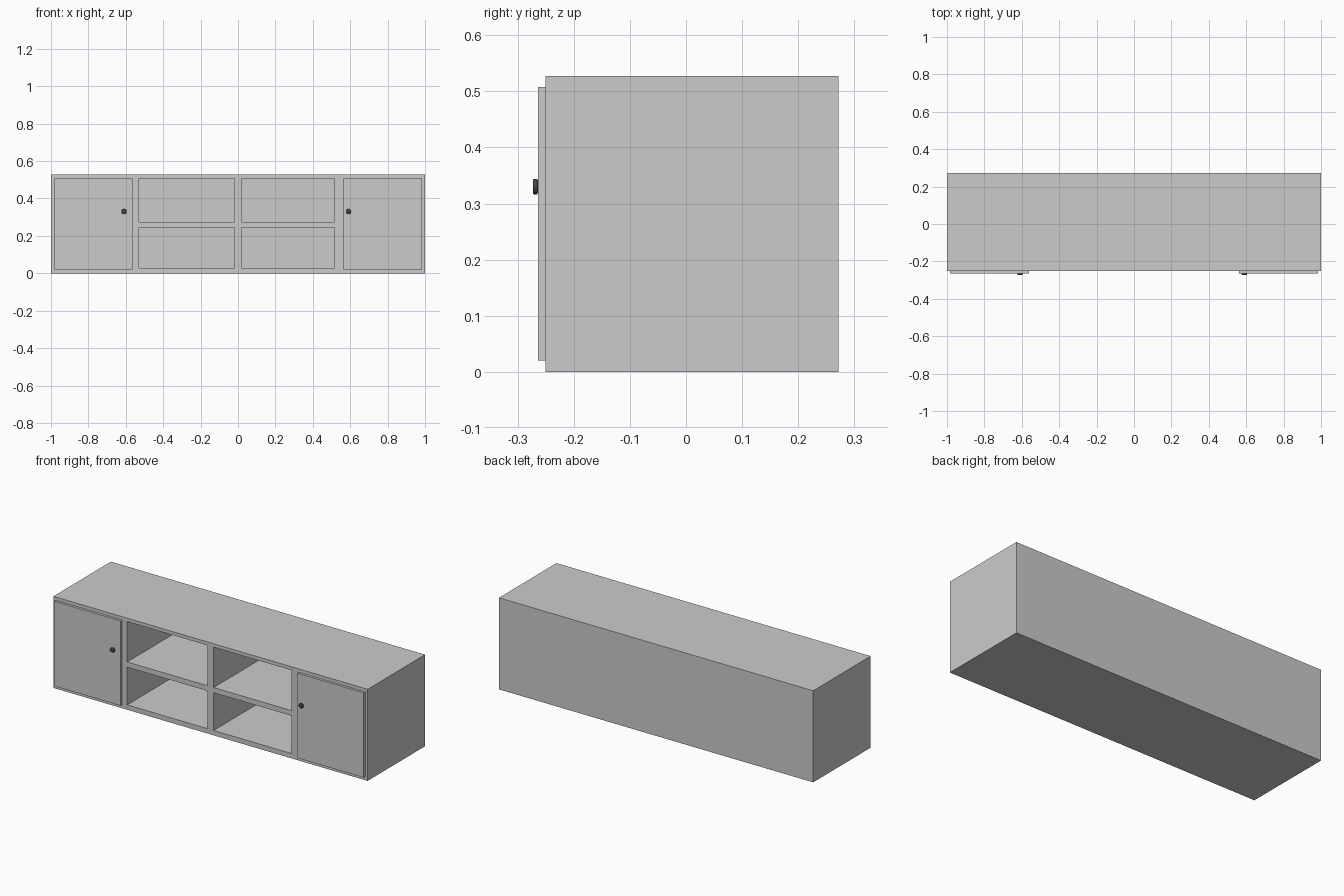
import bpy, bmesh, math
from mathutils import Matrix

if "Cube" in bpy.data.objects:
    bpy.data.objects.remove(bpy.data.objects["Cube"])

FRONT, BACK, TOP = -0.25, 0.272, 0.527


def box(name, x, y, z):
    bm = bmesh.new()
    bmesh.ops.create_cube(bm, size=1)
    for v in bm.verts:
        for i, (lo, hi) in enumerate((x, y, z)):
            v.co[i] = hi if v.co[i] > 0 else lo
    mesh = bpy.data.meshes.new(name)
    bm.to_mesh(mesh)
    bm.free()
    ob = bpy.data.objects.new(name, mesh)
    bpy.context.collection.objects.link(ob)
    return ob


# Cabinet body with four open compartments cut from the front
body = box("cabinet_body", (-1, 1), (FRONT, BACK), (0, TOP))
for x in ((-0.53, -0.02), (0.02, 0.515)):
    for z in ((0.028, 0.245), (0.275, 0.507)):
        cutter = box("compartment_cutter", x, (FRONT - 0.1, BACK - 0.005), z)
        cutter.hide_render = True
        mod = body.modifiers.new("compartment", 'BOOLEAN')
        mod.operation = 'DIFFERENCE'
        mod.solver = 'EXACT'
        mod.object = cutter
        bpy.context.view_layer.objects.active = body
        bpy.ops.object.modifier_apply(modifier=mod.name)
        bpy.data.objects.remove(cutter)

dark = bpy.data.materials.new("dark_metal")
dark.diffuse_color = (0.06, 0.06, 0.065, 1)
dark.use_nodes = True
dark.node_tree.nodes["Principled BSDF"].inputs["Base Color"].default_value = dark.diffuse_color


# Round knob with bevelled rims, axis along y
def knob(name, x, z):
    bm = bmesh.new()
    bmesh.ops.create_cone(bm, cap_ends=True, segments=24, radius1=0.014,
                          radius2=0.014, depth=0.009,
                          matrix=Matrix.Rotation(math.pi / 2, 4, 'X'))
    rims = [e for e in bm.edges if abs(e.verts[0].co.y - e.verts[1].co.y) < 1e-5]
    bmesh.ops.bevel(bm, geom=rims, offset=0.003, segments=2, profile=0.5, affect='EDGES')
    mesh = bpy.data.meshes.new(name)
    bm.to_mesh(mesh)
    bm.free()
    mesh.materials.append(dark)
    ob = bpy.data.objects.new(name, mesh)
    ob.location = (x, -0.2685, z)
    bpy.context.collection.objects.link(ob)
    bpy.ops.object.select_all(action='DESELECT')
    ob.select_set(True)
    bpy.context.view_layer.objects.active = ob
    bpy.ops.object.shade_smooth_by_angle(angle=math.radians(50))


# Doors standing proud of the front, each with its knob
for side, x, knob_x in (("left", (-0.985, -0.562), -0.61),
                        ("right", (0.562, 0.985), 0.59)):
    box(side + "_door", x, (-0.264, FRONT), (0.02, 0.508))
    knob(side + "_knob", knob_x, 0.33)
